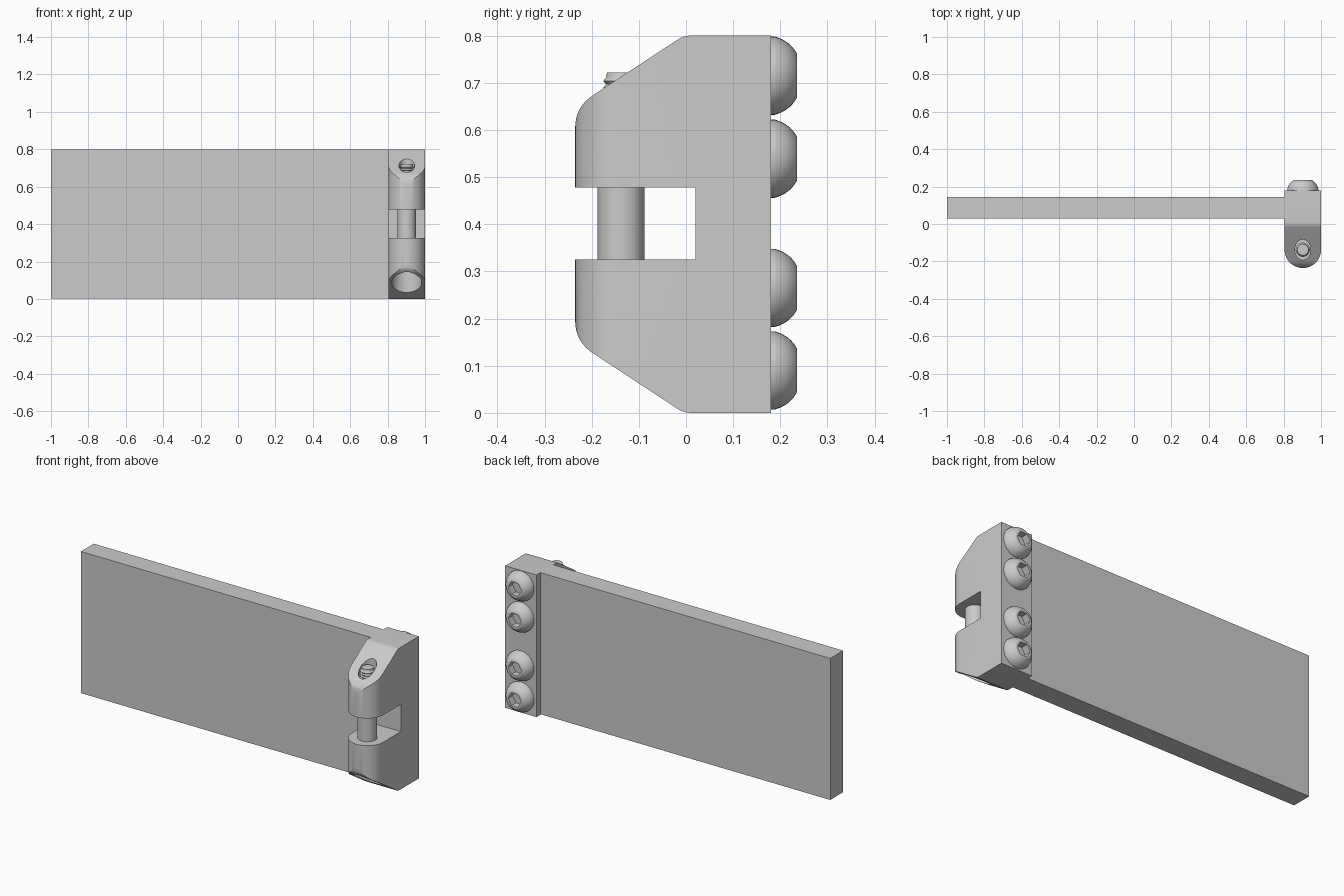
import bpy, bmesh, math
from mathutils import Matrix, Vector

if "Cube" in bpy.data.objects:
    bpy.data.objects.remove(bpy.data.objects["Cube"])

grey = bpy.data.materials.new("plain grey")
grey.diffuse_color = (0.6, 0.6, 0.6, 1)
grey.use_nodes = True
grey.node_tree.nodes["Principled BSDF"].inputs["Base Color"].default_value = grey.diffuse_color
CX, CY, R = 0.9025, -0.1375, 0.0975   # clamp centre line, screw axis, nose radius


def add(name, bm):
    bmesh.ops.recalc_face_normals(bm, faces=bm.faces)
    me = bpy.data.meshes.new(name)
    bm.to_mesh(me)
    bm.free()
    ob = bpy.data.objects.new(name, me)
    bpy.context.collection.objects.link(ob)
    me.materials.append(grey)
    return ob


def prism(name, pts, vec):
    bm = bmesh.new()
    f = bm.faces.new([bm.verts.new(p) for p in pts])
    g = bmesh.ops.extrude_face_region(bm, geom=[f])
    bmesh.ops.translate(bm, vec=vec, verts=[v for v in g["geom"] if isinstance(v, bmesh.types.BMVert)])
    return add(name, bm)


def box(name, x0, x1, y0, y1, z0, z1):
    return prism(name, [(x0, y0, z0), (x1, y0, z0), (x1, y1, z0), (x0, y1, z0)], (0, 0, z1 - z0))


def disc(name, rx, ry, z0, z1, n=40):
    a = [math.tau * i / n for i in range(n)]
    return prism(name, [(CX + rx * math.cos(t), CY + ry * math.sin(t), z0) for t in a], (0, 0, z1 - z0))


def lathe(name, prof, n=40):
    """Revolve (radius, height) points about z, ends closed on the axis."""
    bm = bmesh.new()
    vs = [bm.verts.new((r, 0, z)) for r, z in prof]
    es = [bm.edges.new(p) for p in zip(vs, vs[1:])]
    bmesh.ops.spin(bm, geom=vs + es, cent=(0, 0, 0), axis=(0, 0, 1), angle=math.tau, steps=n)
    bmesh.ops.remove_doubles(bm, verts=bm.verts, dist=1e-5)
    return add(name, bm)


def boolean(ob, tool, op="DIFFERENCE"):
    m = ob.modifiers.new("cut", "BOOLEAN")
    m.object, m.operation, m.solver = tool, op, "EXACT"
    bpy.context.view_layer.objects.active = ob
    bpy.ops.object.modifier_apply(modifier=m.name)
    bpy.data.objects.remove(tool)


def smooth(ob, angle=30):
    bpy.ops.object.select_all(action="DESELECT")
    ob.select_set(True)
    bpy.context.view_layer.objects.active = ob
    bpy.ops.object.shade_smooth_by_angle(angle=math.radians(angle))


def bezier(a, b, c, n=7):
    a, b, c = Vector(a), Vector(b), Vector(c)
    return [tuple(a * (1 - t) ** 2 + b * 2 * t * (1 - t) + c * t * t for t in [i / n])[0] for i in range(n + 1)]


# Flat panel
box("panel", -1, 0.82, 0.03, 0.145, 0.003, 0.8)

# Clamp body: side profile, mirrored in height, trimmed to a rounded nose
half = [(0.18, 0.8)] + bezier((0.01, 0.8), (-0.006, 0.8), (-0.02, 0.79), 4) \
    + bezier((-0.195, 0.675), (-0.235, 0.65), (-0.235, 0.605), 8)
side = [(p[0], p[1]) for p in half]
side += [(y, 0.8 - z) for y, z in reversed(side)]
clamp = prism("clamp_body", [(0.805, y, z) for y, z in side], (0.195, 0, 0))
nose = [(CX + R * math.cos(math.pi + math.pi * i / 32), CY + R * math.sin(math.pi + math.pi * i / 32), -0.1)
        for i in range(33)]
boolean(clamp, prism("nose_trim", nose + [(1.0, 0.3, -0.1), (0.805, 0.3, -0.1)], (0, 0, 1)), "INTERSECT")

# Throat, screw outlet and counterbore
boolean(clamp, box("throat_cut", 0.7, 1.1, -0.4, 0.02, 0.325, 0.478))
boolean(clamp, disc("outlet_cut", 0.042, 0.054, 0.58, 0.9))
boolean(clamp, disc("counterbore_cut", 0.08, 0.08, -0.1, 0.24))
smooth(clamp)

# Clamping screw: head, shank and threaded tip
prof = [(0, 0.19), (0.066, 0.19), (0.072, 0.196), (0.072, 0.245), (0.05, 0.245), (0.05, 0.57), (0.032, 0.585)]
for i in range(9):
    prof += [(0.038, 0.592 + i * 0.014), (0.032, 0.599 + i * 0.014)]
prof += [(0.03, 0.722), (0, 0.722)]
screw = lathe("clamping_screw", prof)
screw.data.transform(Matrix.Translation((CX, CY, 0)))
boolean(screw, disc("screw_socket_cut", 0.038, 0.038, 0.1, 0.22, 6))
smooth(screw)

# Four domed bolts with hexagonal sockets on the back
dome = [(0, -0.02), (0.083, -0.02), (0.083, 0.008)]
dome += [(p[0], p[1]) for p in bezier((0.082, 0.011), (0.073, 0.041), (0.047, 0.055), 8)]
dome += [(0.042, 0.055)]
for i, z in enumerate((0.715, 0.539, 0.265, 0.09)):
    bolt = lathe("back_bolt_%d" % (i + 1), dome + [(0, 0.055)])
    hexa = [(0.041 * math.cos(math.pi * k / 3), 0.041 * math.sin(math.pi * k / 3), 0.015) for k in range(6)]
    boolean(bolt, prism("bolt_socket_cut", hexa, (0, 0, 0.1)))
    bolt.data.transform(Matrix.Translation((CX, 0.18, z)) @ Matrix.Rotation(-math.pi / 2, 4, "X"))
    smooth(bolt)
